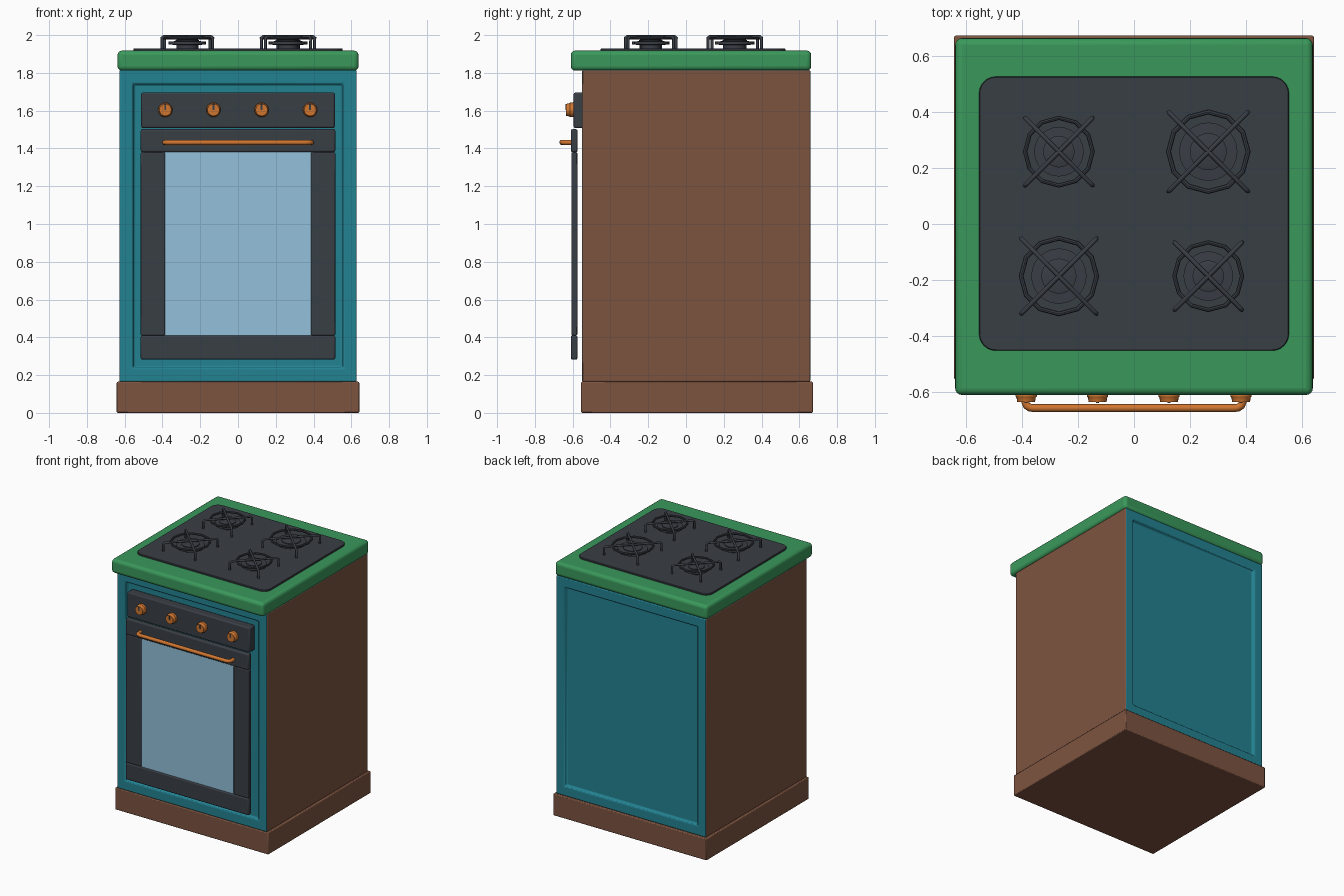
import bpy, bmesh, math
from mathutils import Vector

if "Cube" in bpy.data.objects:
    bpy.data.objects.remove(bpy.data.objects["Cube"])


def material(name, rgb):
    m = bpy.data.materials.new(name)
    lin = [(c / 255 / 12.92) if c < 11 else ((c / 255 + 0.055) / 1.055) ** 2.4 for c in rgb]
    m.diffuse_color = (*lin, 1)
    m.use_nodes = True
    m.node_tree.nodes["Principled BSDF"].inputs["Base Color"].default_value = m.diffuse_color
    return m


GREEN = material("green worktop", (58, 152, 91))
TEAL = material("teal enamel", (35, 130, 146))
BROWN = material("brown wood", (125, 84, 64))
DARK = material("charcoal metal", (57, 62, 69))
ORANGE = material("copper", (208, 118, 48))
GLASS = material("blue glass", (147, 192, 218))


def finish(name, bm, mats, bevel=0, segments=2):
    bmesh.ops.recalc_face_normals(bm, faces=bm.faces)
    me = bpy.data.meshes.new(name)
    bm.to_mesh(me)
    bm.free()
    ob = bpy.data.objects.new(name, me)
    bpy.context.collection.objects.link(ob)
    for m in mats:
        me.materials.append(m)
    if bevel:
        mod = ob.modifiers.new("bevel", 'BEVEL')
        mod.width, mod.segments = bevel, segments
        mod.limit_method = 'ANGLE'
        mod.angle_limit = math.radians(40)
    bpy.context.view_layer.objects.active = ob
    ob.select_set(True)
    bpy.ops.object.shade_smooth_by_angle(angle=math.radians(35))
    ob.select_set(False)
    return ob


def box_mesh(lo, hi):
    bm = bmesh.new()
    bmesh.ops.create_cube(bm, size=1)
    for v in bm.verts:
        v.co = Vector([(a + b) / 2 + c * (b - a) for a, b, c in zip(lo, hi, v.co)])
    return bm


def box(name, lo, hi, mat, bevel=0.006, segments=2):
    return finish(name, box_mesh(lo, hi), [mat], bevel, segments)


def lathe(name, profile, center, mat, sides=24, axis='Z', closed=False):
    """Turn (radius, height) points about an axis; axis 'Y' points to the front."""
    bm = bmesh.new()
    rings = []
    for r, h in profile:
        ring = []
        for i in range(sides):
            a = 2 * math.pi * i / sides
            x, y = r * math.cos(a), r * math.sin(a)
            p = (x, y, h) if axis == 'Z' else (x, -h, y)
            ring.append(bm.verts.new(Vector(center) + Vector(p)))
        rings.append(ring)
    pairs = list(zip(rings, rings[1:]))
    if closed:
        pairs.append((rings[-1], rings[0]))
    else:
        bm.faces.new(rings[0])
        bm.faces.new(rings[-1])
    for a, b in pairs:
        for i in range(sides):
            j = (i + 1) % sides
            bm.faces.new((a[i], a[j], b[j], b[i]))
    return finish(name, bm, [mat])


def rod(name, points, radius, mat):
    """Round bar along a path of points."""
    cu = bpy.data.curves.new(name, 'CURVE')
    cu.dimensions = '3D'
    cu.bevel_depth, cu.bevel_resolution, cu.use_fill_caps = radius, 2, True
    sp = cu.splines.new('POLY')
    sp.points.add(len(points) - 1)
    for p, co in zip(sp.points, points):
        p.co = (*co, 1)
    cu.materials.append(mat)
    ob = bpy.data.objects.new(name, cu)
    bpy.context.collection.objects.link(ob)


# Plinth
box("plinth", (-0.642, -0.555, 0), (0.642, 0.672, 0.165), BROWN)

# Cabinet: teal front and back with recessed panels, brown sides
bm = box_mesh((-0.628, -0.55, 0.165), (0.628, 0.658, 1.815))
bm.normal_update()
for f in bm.faces:
    f.material_index = 1 if abs(f.normal.x) > 0.5 else 0
for f in [f for f in bm.faces if abs(f.normal.y) > 0.5]:
    n = f.normal.copy()
    bmesh.ops.inset_individual(bm, faces=[f], thickness=0.1)
    bmesh.ops.inset_individual(bm, faces=[f], thickness=0.012)
    bmesh.ops.translate(bm, verts=f.verts, vec=-n * 0.02)
finish("cabinet", bm, [TEAL, BROWN], 0.006)

# Worktop
box("worktop", (-0.638, -0.61, 1.812), (0.638, 0.663, 1.918), GREEN, 0.024, 4)

# Hob plate with rounded corners
bm = box_mesh((-0.553, -0.452, 1.91), (0.553, 0.526, 1.93))
uprights = [e for e in bm.edges if abs(e.verts[0].co.z - e.verts[1].co.z) > 0.01]
bmesh.ops.bevel(bm, geom=uprights, offset=0.06, segments=6, profile=0.5, affect='EDGES')
finish("hob_plate", bm, [DARK], 0.003, 1)

# Burners with pan supports
for x, y, s in ((-0.268, 0.258, 0.85), (0.265, 0.258, 1.0),
                (-0.268, -0.186, 0.95), (0.265, -0.186, 0.85)):
    lathe("burner", [(0.062 * s, 1.925), (0.062 * s, 1.948), (0.104 * s, 1.95),
                     (0.104 * s, 1.966), (0.066 * s, 1.968), (0.066 * s, 1.974),
                     (0.05 * s, 1.978)], (x, y, 0), DARK)
    tube = [((0.142 + 0.009 * math.cos(a)) * s, 1.985 + 0.008 * math.sin(a))
            for a in [math.pi * k / 4 for k in range(8)]]
    lathe("support_ring", tube, (x, y, 0), DARK, 12, closed=True)
    d = 0.141 * s
    for m in (-1, 1):
        path = [(x - d, y - m * d, 1.925), (x - d, y - m * d, 1.984),
                (x - d + 0.008, y - m * (d - 0.008), 1.992),
                (x + d - 0.008, y + m * (d - 0.008), 1.992),
                (x + d, y + m * d, 1.984), (x + d, y + m * d, 1.925)]
        rod("support_arm", path, 0.008, DARK)

# Control panel and knobs
box("control_panel", (-0.513, -0.595, 1.508), (0.513, -0.528, 1.696), DARK, 0.009)
for x in (-0.385, -0.13, 0.125, 0.382):
    lathe("knob", [(0.038, 0.59), (0.038, 0.615), (0.034, 0.62), (0.032, 0.635)],
          (x, 0, 1.604), ORANGE, 20, 'Y')
    box("knob_marker", (x - 0.005, -0.638, 1.604), (x + 0.005, -0.632, 1.634), DARK, 0)

# Oven door
box("door_top_rail", (-0.515, -0.61, 1.38), (0.515, -0.574, 1.502), DARK, 0.009)
box("door_bottom_rail", (-0.515, -0.61, 0.282), (0.515, -0.574, 0.41), DARK, 0.009)
for side, a, b in (("left", -0.515, -0.386), ("right", 0.386, 0.515)):
    box("door_%s_post" % side, (a, -0.607, 0.41), (b, -0.575, 1.38), DARK)
box("door_glass", (-0.388, -0.602, 0.405), (0.388, -0.58, 1.385), GLASS, 0)

# Door handle with rounded corners
half = [(0.388, -0.6), (0.388, -0.635), (0.383, -0.648), (0.372, -0.655), (0.358, -0.657)]
path = [(-x, y, 1.432) for x, y in half] + [(x, y, 1.432) for x, y in reversed(half)]
rod("door_handle", path, 0.014, ORANGE)
